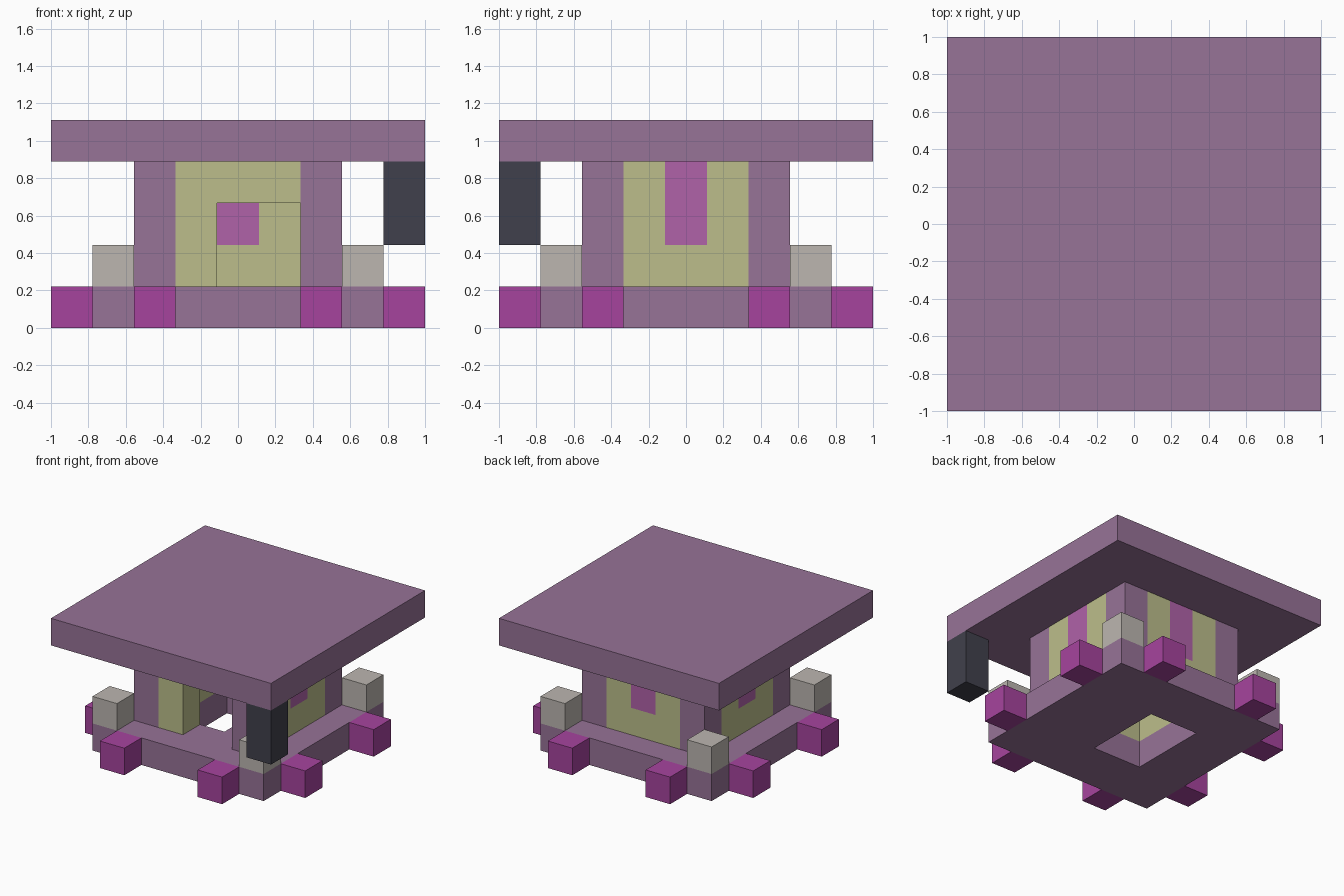
import bpy
import bmesh
from mathutils import Matrix, Vector
from math import pi

CELL = 2 / 9  # every part sits on a nine-cell grid

if "Cube" in bpy.data.objects:
    bpy.data.objects.remove(bpy.data.objects["Cube"], do_unlink=True)


def make_material(name, rgb):
    linear = [((c / 255 + 0.055) / 1.055) ** 2.4 for c in rgb] + [1]
    mat = bpy.data.materials.new(name)
    mat.use_nodes = True
    mat.diffuse_color = linear
    mat.node_tree.nodes["Principled BSDF"].inputs["Base Color"].default_value = linear
    return mat


mauve = make_material("mauve", (151, 115, 151))
magenta = make_material("magenta", (166, 68, 158))
orchid = make_material("orchid", (176, 98, 169))
straw = make_material("straw", (188, 190, 139))
stone = make_material("stone", (188, 182, 176))
charcoal = make_material("charcoal", (64, 64, 76))


def finish(name, bm, mat):
    bmesh.ops.recalc_face_normals(bm, faces=bm.faces)
    bmesh.ops.scale(bm, vec=(CELL, CELL, CELL), verts=bm.verts)
    mesh = bpy.data.meshes.new(name)
    bm.to_mesh(mesh)
    bm.free()
    mesh.materials.append(mat)
    obj = bpy.data.objects.new(name, mesh)
    bpy.context.collection.objects.link(obj)
    return obj


def block(name, mat, low, high, turn=0):
    """Box between two grid corners, turned about z by quarter turns."""
    low, high = Vector(low), Vector(high)
    bm = bmesh.new()
    bmesh.ops.create_cube(bm, size=1)
    bmesh.ops.scale(bm, vec=high - low, verts=bm.verts)
    bmesh.ops.translate(bm, vec=(low + high) / 2, verts=bm.verts)
    bmesh.ops.rotate(bm, cent=(0, 0, 0), matrix=Matrix.Rotation(turn * pi / 2, 3, "Z"),
                     verts=bm.verts)
    return finish(name, bm, mat)


def slab_with_opening(name, mat, outer, inner, height):
    """Flat slab with a rectangular opening; rectangles are x0, y0, x1, y1."""
    bm = bmesh.new()
    rings = []
    for x0, y0, x1, y1 in (outer, inner):
        corners = ((x0, y0), (x1, y0), (x1, y1), (x0, y1))
        rings.append([bm.verts.new((x, y, 0)) for x, y in corners])
    out, inn = rings
    for i in range(4):
        j = (i + 1) % 4
        bm.faces.new((out[i], out[j], inn[j], inn[i]))
    top = bmesh.ops.extrude_face_region(bm, geom=bm.faces[:])["geom"]
    moved = [v for v in top if isinstance(v, bmesh.types.BMVert)]
    bmesh.ops.translate(bm, vec=(0, 0, height), verts=moved)
    return finish(name, bm, mat)


# Base floor and roof
slab_with_opening("base_floor", mauve, (-3.5, -3.5, 3.5, 3.5), (-1.5, -1.5, 0.5, 1.5), 1)
block("roof", mauve, (-4.5, -4.5, 4), (4.5, 4.5, 5))

# Corner columns, corner posts and feet, repeated on each side
for turn in range(4):
    block("corner_column", mauve, (1.5, -2.5, 1), (2.5, -1.5, 4), turn)
    block("corner_post", stone, (2.5, -3.5, 1), (3.5, -2.5, 2), turn)
    for x in (-2.5, 1.5):
        block("foot", magenta, (x, -4.5, 0), (x + 1, -3.5, 1), turn)

# Windowed walls on the two sides and the back
for turn, side in ((1, "left"), (2, "back"), (3, "right")):
    for x in (-1.5, 0.5):
        block(side + "_wall_panel", straw, (x, -2.5, 1), (x + 1, -1.5, 4), turn)
    block(side + "_window_sill", straw, (-0.5, -2.5, 1), (0.5, -1.5, 2), turn)
    block(side + "_window", orchid, (-0.5, -2.5, 2), (0.5, -1.5, 4), turn)

# Front wall with an open doorway
block("front_wall_panel", straw, (-1.5, -2.5, 1), (-0.5, -1.5, 4))
block("door_lintel", straw, (-0.5, -2.5, 3), (1.5, -1.5, 4))

# Lantern hanging under one roof corner
block("hanging_lantern", charcoal, (3.5, -4.5, 2), (4.5, -3.5, 4))
